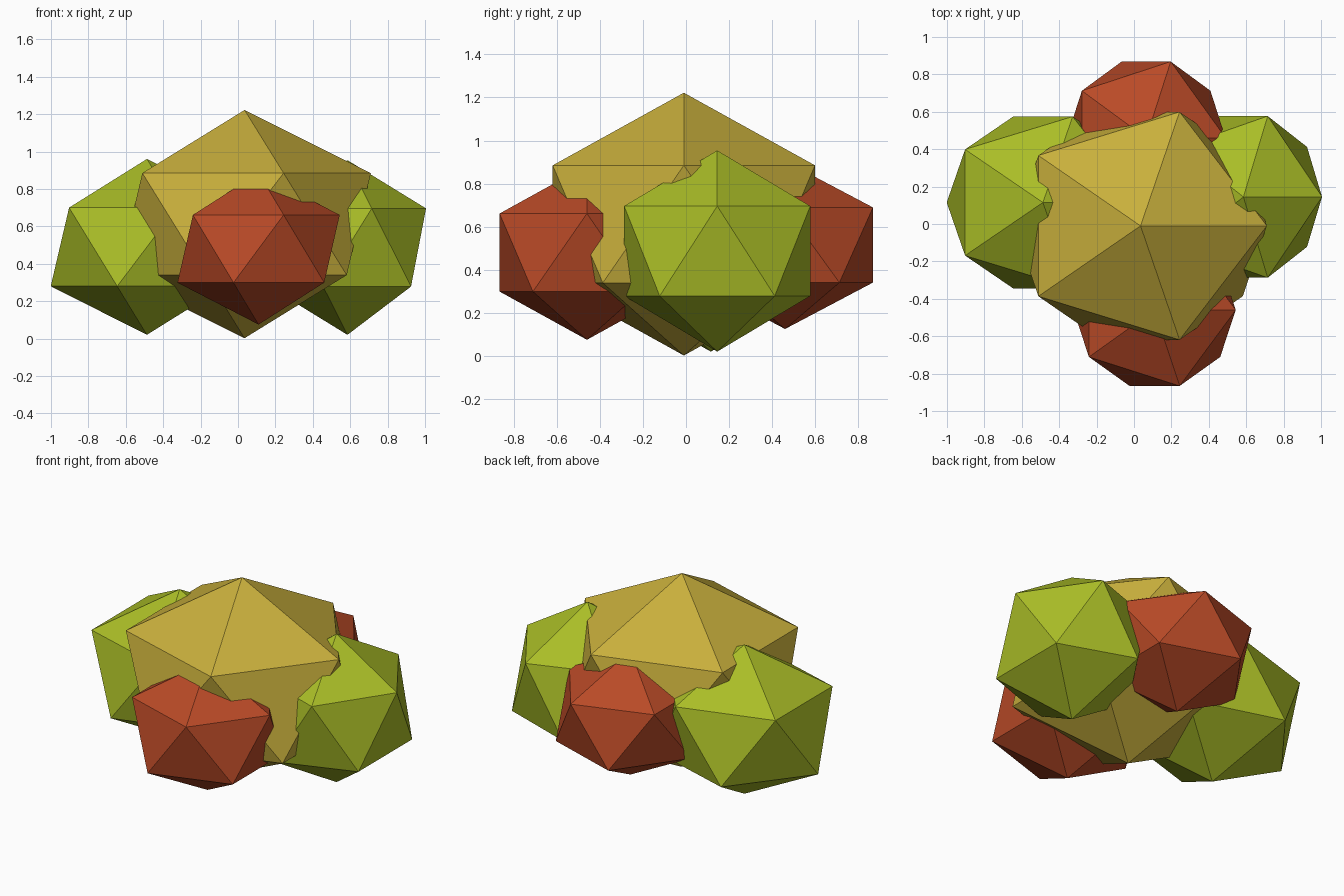
import bpy

if "Cube" in bpy.data.objects:
    bpy.data.objects.remove(bpy.data.objects["Cube"])


def material(name, rgb):
    m = bpy.data.materials.new(name)
    m.diffuse_color = (*rgb, 1.0)
    m.use_nodes = True
    m.node_tree.nodes["Principled BSDF"].inputs["Base Color"].default_value = m.diffuse_color
    return m


yellow = material("ochre_yellow", (0.58, 0.43, 0.045))
green = material("leaf_green", (0.40, 0.51, 0.02))
red = material("rust_red", (0.485, 0.068, 0.02))


def clump(name, centre, radii, mat):
    """Flat-faced twenty-sided foliage clump, stretched to its radii."""
    bpy.ops.mesh.primitive_ico_sphere_add(subdivisions=1, radius=1, location=centre)
    ob = bpy.context.object
    ob.name = name
    ob.scale = radii
    ob.data.materials.append(mat)
    bpy.ops.object.transform_apply(location=False, rotation=False, scale=True)
    return ob


# Large central clump
clump("centre_clump", (0.035, -0.01, 0.612), (0.755, 0.716, 0.61), yellow)

# Green clumps at the sides
clump("left_clump", (-0.487, 0.115, 0.49), (0.575, 0.54, 0.47), green)
clump("right_clump", (0.585, 0.145, 0.487), (0.47, 0.508, 0.467), green)

# Smaller red clumps at the front and back
clump("front_clump", (0.11, -0.46, 0.48), (0.485, 0.477, 0.405), red)
clump("back_clump", (0.065, 0.46, 0.515), (0.475, 0.48, 0.39), red)
